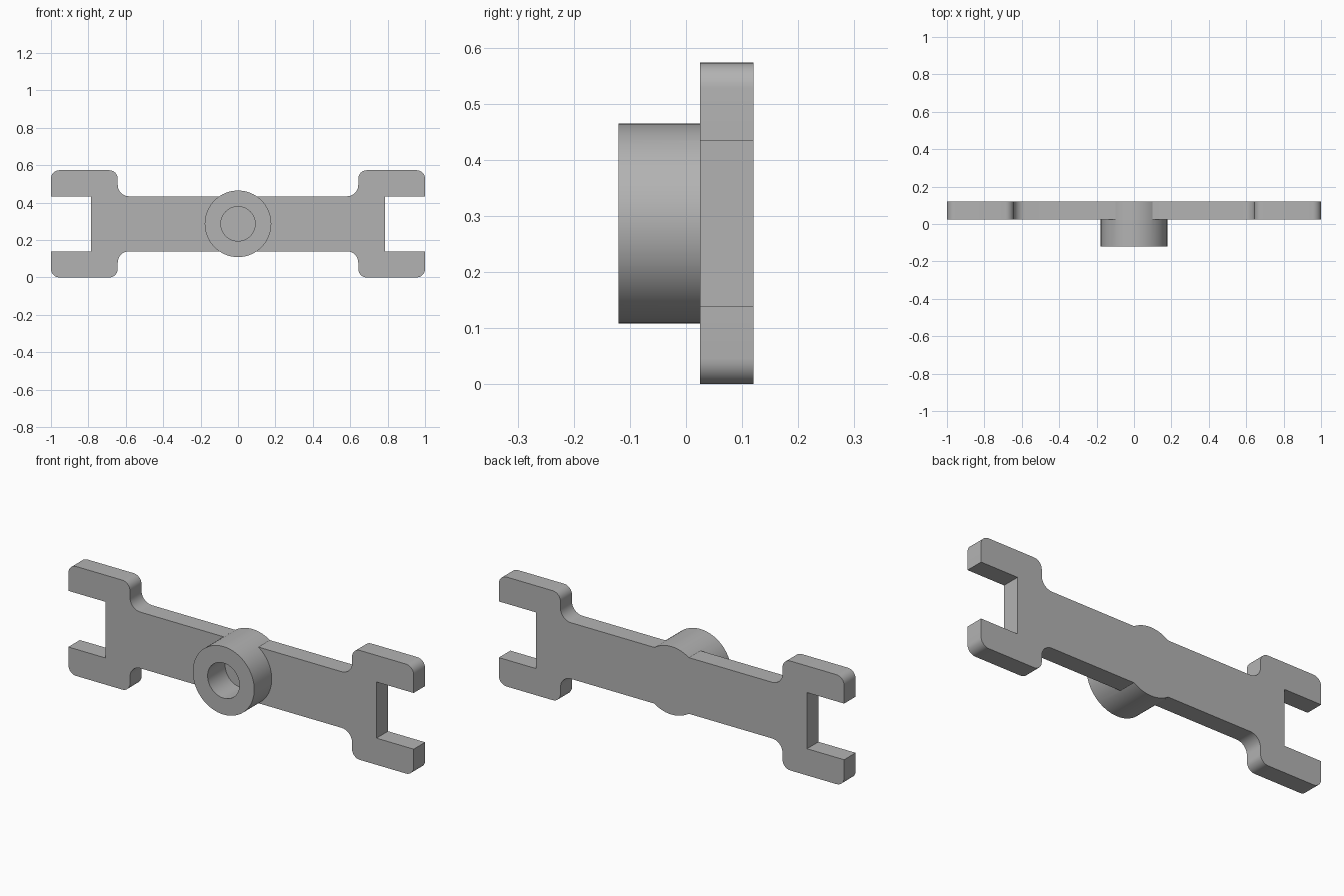
import bpy, bmesh, math

if "Cube" in bpy.data.objects:
    bpy.data.objects.remove(bpy.data.objects["Cube"])

CZ = 0.2865                    # centre height
Y_FRONT, Y_PLATE, Y_BACK = -0.12, 0.025, 0.12

grey = bpy.data.materials.new("plain grey")
grey.diffuse_color = (0.45, 0.45, 0.45, 1)
grey.use_nodes = True
grey.node_tree.nodes["Principled BSDF"].inputs["Base Color"].default_value = grey.diffuse_color


def extrude(name, pts, y0, y1):
    """Solid from an x/z outline (relative to centre height), between two y planes."""
    bm = bmesh.new()
    a = [bm.verts.new((x, y0, z + CZ)) for x, z in pts]
    b = [bm.verts.new((x, y1, z + CZ)) for x, z in pts]
    bm.faces.new(a)
    bm.faces.new(b[::-1])
    n = len(pts)
    for i in range(n):
        j = (i + 1) % n
        bm.faces.new((a[j], a[i], b[i], b[j]))
    bmesh.ops.recalc_face_normals(bm, faces=bm.faces)
    me = bpy.data.meshes.new(name)
    bm.to_mesh(me)
    bm.free()
    me.materials.append(grey)
    ob = bpy.data.objects.new(name, me)
    bpy.context.collection.objects.link(ob)
    return ob


def arc(cx, cz, r, a0, a1, n=8):
    return [(cx + r * math.cos(math.radians(a0 + (a1 - a0) * i / n)),
             cz + r * math.sin(math.radians(a0 + (a1 - a0) * i / n))) for i in range(n + 1)]


def circle(r, n=64):
    return arc(0, 0, r, 0, 360, n)[:-1]


# Forked arm outline: one quarter, then mirrored in x and z
H, ARM, NECK, SLOT, R, F = 0.2865, 0.147, 0.643, 0.785, 0.045, 0.06
quarter = [(SLOT, ARM), (1.0, ARM)]
quarter += arc(1 - R, H - R, R, 0, 90)
quarter += arc(NECK + R, H - R, R, 90, 180)
quarter += arc(NECK - F, ARM + F, F, 0, -90)
right_top = quarter
left_top = [(-x, z) for x, z in quarter[::-1]]
left_bottom = [(-x, -z) for x, z in quarter]
right_bottom = [(x, -z) for x, z in quarter[::-1]]
bracket = extrude("forked_bracket", right_top + left_top + left_bottom + right_bottom,
                  Y_PLATE, Y_BACK)

# Round hub through the plate, with a blind bore from the front
hub = extrude("hub_helper", circle(0.178), Y_FRONT, Y_BACK)
bore = extrude("bore_cutter", circle(0.092), Y_FRONT - 0.1, Y_PLATE)

bpy.context.view_layer.objects.active = bracket
bracket.select_set(True)
for helper, op in ((hub, 'UNION'), (bore, 'DIFFERENCE')):
    helper.hide_render = True
    m = bracket.modifiers.new(op, 'BOOLEAN')
    m.operation, m.object, m.solver = op, helper, 'EXACT'
    bpy.ops.object.modifier_apply(modifier=m.name)
    bpy.data.objects.remove(helper)

bpy.ops.object.shade_smooth_by_angle(angle=math.radians(35))
